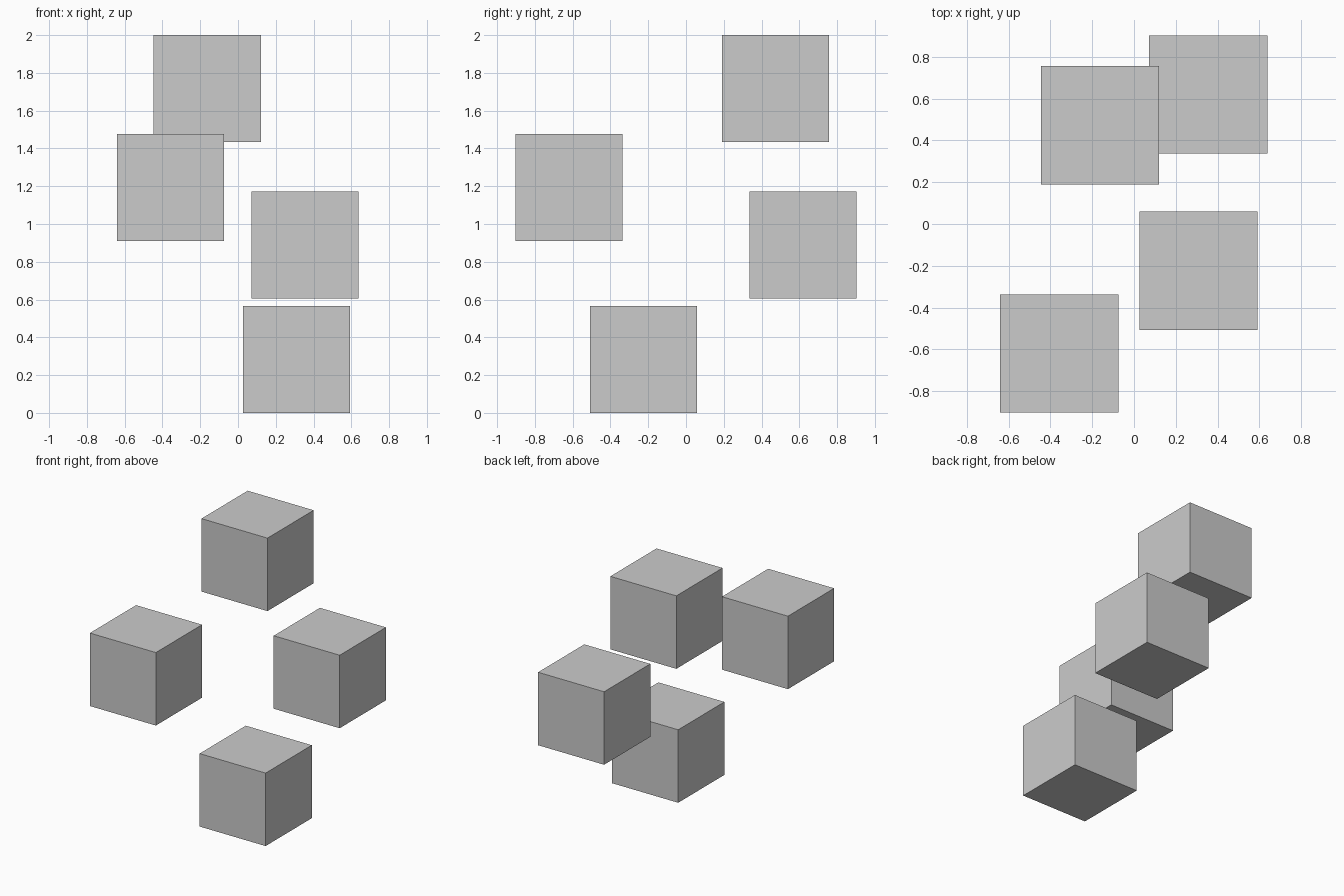
import bpy

if "Cube" in bpy.data.objects:
    bpy.data.objects.remove(bpy.data.objects["Cube"])

SIDE = 0.567  # edge length shared by all cubes

# Centre of each floating cube
cubes = {
    "bottom_cube": (0.309, -0.224, SIDE / 2),
    "right_cube": (0.355, 0.62, 0.889),
    "left_cube": (-0.357, -0.62, 1.193),
    "top_cube": (-0.163, 0.473, 2 - SIDE / 2),
}

for name, centre in cubes.items():
    bpy.ops.mesh.primitive_cube_add(size=SIDE, location=centre)
    bpy.context.object.name = name
